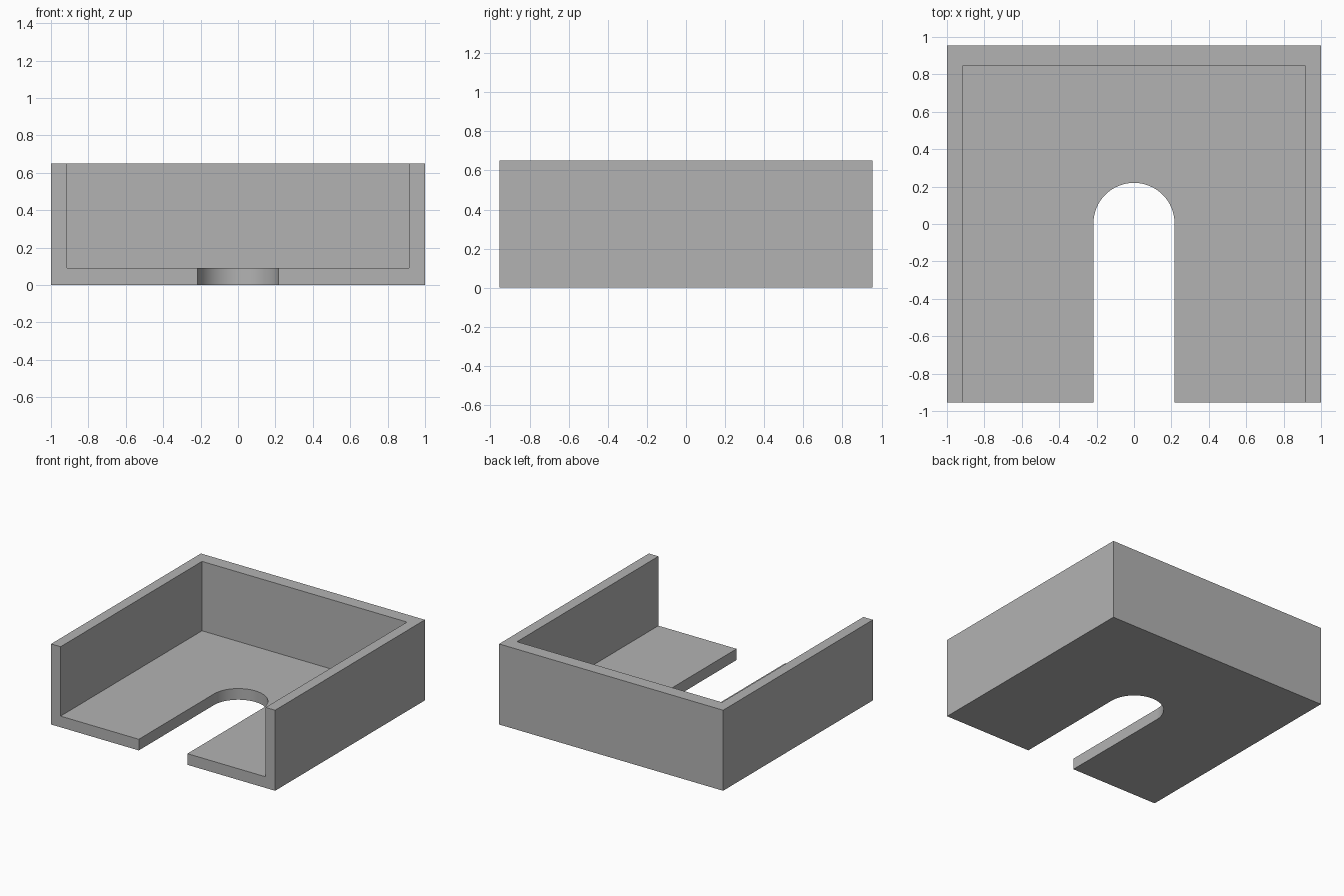
import bpy
import bmesh
import math

cube = bpy.data.objects.get("Cube")
if cube:
    bpy.data.objects.remove(cube, do_unlink=True)

HALF_X, HALF_Y, HEIGHT = 1.0, 0.955, 0.65
SIDE, BACK, FLOOR = 0.085, 0.107, 0.09
SLOT_R, SLOT_Y = 0.217, 0.003
OVER = 0.2  # how far cutters reach past the body

grey = bpy.data.materials.new("plain_grey")
grey.use_nodes = True
colour = (0.45, 0.45, 0.45, 1)
grey.diffuse_color = colour
grey.node_tree.nodes["Principled BSDF"].inputs["Base Color"].default_value = colour


def prism(name, outline, z0, z1):
    """Extrude a counter-clockwise outline from z0 to z1."""
    bm = bmesh.new()
    base = bm.faces.new([bm.verts.new((x, y, z0)) for x, y in outline])
    top = bmesh.ops.extrude_face_region(bm, geom=[base])["geom"]
    bmesh.ops.translate(bm, vec=(0, 0, z1 - z0),
                        verts=[v for v in top if isinstance(v, bmesh.types.BMVert)])
    bmesh.ops.recalc_face_normals(bm, faces=bm.faces)
    mesh = bpy.data.meshes.new(name)
    bm.to_mesh(mesh)
    bm.free()
    mesh.materials.append(grey)
    obj = bpy.data.objects.new(name, mesh)
    bpy.context.collection.objects.link(obj)
    return obj


def rectangle(x, y0, y1):
    return [(-x, y0), (x, y0), (x, y1), (-x, y1)]


def cut(body, cutter):
    """Subtract the cutter from the body, then discard it."""
    cutter.hide_render = True
    mod = body.modifiers.new("cut", "BOOLEAN")
    mod.operation = "DIFFERENCE"
    mod.solver = "EXACT"
    mod.object = cutter
    bpy.context.view_layer.objects.active = body
    bpy.ops.object.modifier_apply(modifier=mod.name)
    bpy.data.objects.remove(cutter, do_unlink=True)


# Solid block that becomes the tray
tray = prism("open_tray", rectangle(HALF_X, -HALF_Y, HALF_Y), 0, HEIGHT)

# Hollow, open at the top and front
cut(tray, prism("hollow_cutter",
                rectangle(HALF_X - SIDE, -HALF_Y - OVER, HALF_Y - BACK),
                FLOOR, HEIGHT + OVER))

# Round-ended slot through the floor
STEPS = 32
arc = [(SLOT_R * math.cos(math.pi * i / STEPS),
        SLOT_Y + SLOT_R * math.sin(math.pi * i / STEPS)) for i in range(STEPS + 1)]
slot = [(-SLOT_R, -HALF_Y - OVER), (SLOT_R, -HALF_Y - OVER)] + arc
cut(tray, prism("slot_cutter", slot, -OVER, FLOOR + OVER))

# Smooth the slot end, keep the other edges sharp
tray.select_set(True)
bpy.context.view_layer.objects.active = tray
bpy.ops.object.shade_smooth_by_angle(angle=math.radians(30))
